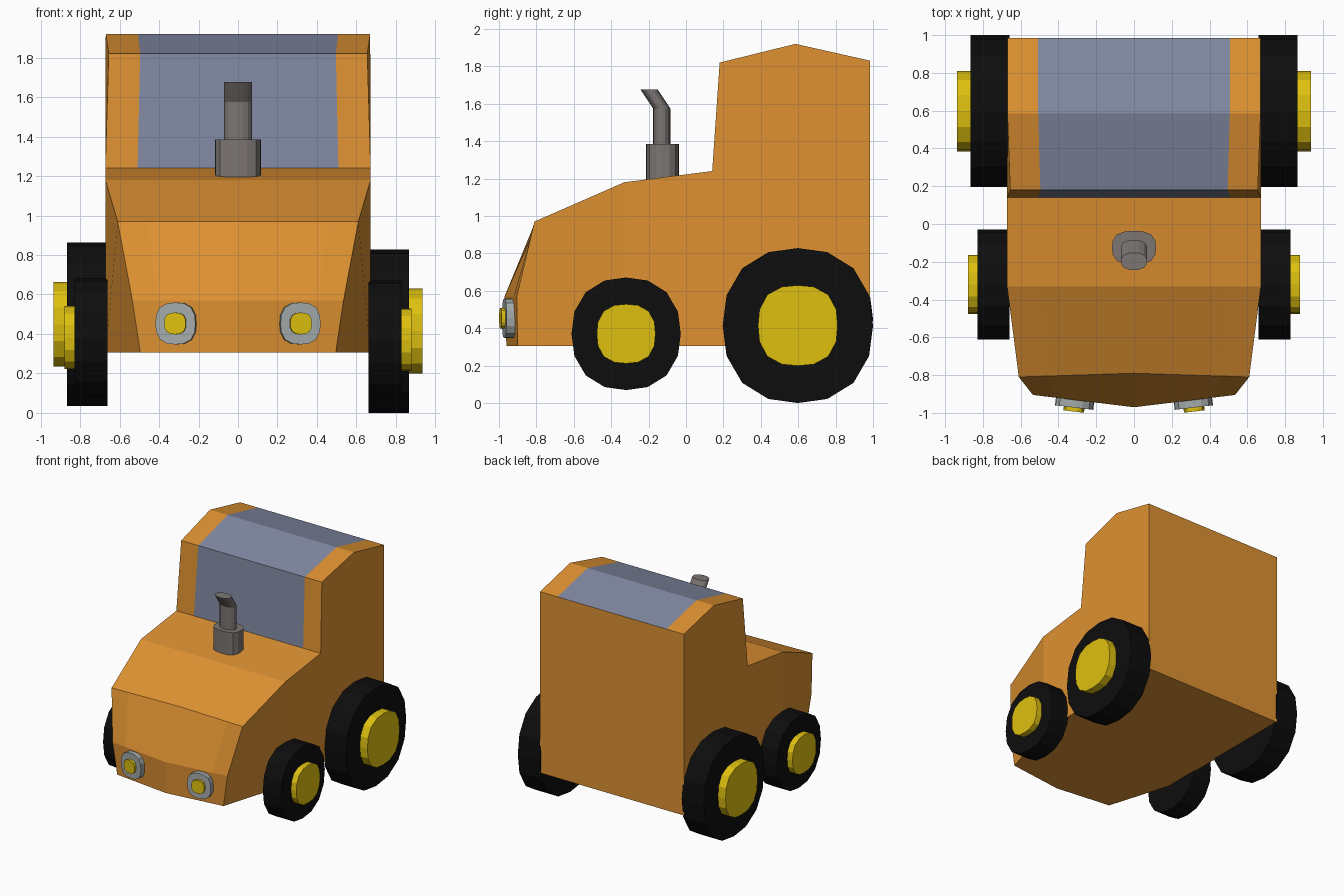
import bpy, bmesh, math
from mathutils import Vector, Matrix

if "Cube" in bpy.data.objects:
    bpy.data.objects.remove(bpy.data.objects["Cube"])


def material(name, rgb):
    m = bpy.data.materials.new(name)
    m.diffuse_color = (*rgb, 1)
    m.use_nodes = True
    m.node_tree.nodes["Principled BSDF"].inputs["Base Color"].default_value = m.diffuse_color
    return m


ORANGE = material("orange paint", (0.73, 0.285, 0.032))
GLASS = material("blue grey glass", (0.22, 0.25, 0.36))
BLACK = material("black rubber", (0.004, 0.004, 0.004))
YELLOW = material("yellow", (0.73, 0.53, 0.005))
STEEL = material("dark steel", (0.20, 0.18, 0.172))
CHROME = material("light grey metal", (0.37, 0.40, 0.40))


def finish(name, bm, *mats):
    bmesh.ops.recalc_face_normals(bm, faces=bm.faces[:])
    me = bpy.data.meshes.new(name)
    bm.to_mesh(me)
    bm.free()
    for m in mats:
        me.materials.append(m)
    ob = bpy.data.objects.new(name, me)
    bpy.context.collection.objects.link(ob)
    return ob


def loft(name, rings, mat):
    """Skin a list of equal-length point rings and cap both ends."""
    bm = bmesh.new()
    vs = [[bm.verts.new(p) for p in r] for r in rings]
    n = len(vs[0])
    for a, b in zip(vs, vs[1:]):
        for i in range(n):
            bm.faces.new((a[i], a[(i + 1) % n], b[(i + 1) % n], b[i]))
    bm.faces.new(vs[0])
    bm.faces.new(vs[-1])
    return finish(name, bm, mat)


def squircle(rx, ry, n, power):
    """Rounded-square outline with n corners."""
    pts = []
    for i in range(n):
        a = 2 * math.pi * i / n
        c, s = math.cos(a), math.sin(a)
        k = (abs(c) ** power + abs(s) ** power) ** (-1 / power)
        pts.append((rx * k * c, ry * k * s))
    return pts


def disc(name, centre, axis, rx, ry, start, end, mat, n=16, power=2.3):
    """Squircle prism along a horizontal axis; ry is its height."""
    axis = Vector(axis).normalized()
    side = axis.cross(Vector((0, 0, 1)))
    c = Vector(centre)
    out = squircle(rx, ry, n, power)
    loft(name, [[c + axis * d + side * u + Vector((0, 0, v)) for u, v in out]
                for d in (start, end)], mat)


# Body: side profile as (centre y, side y, z, half width)
profile = [
    (0.985, 0.985, 0.305, 0.67),
    (0.985, 0.985, 1.83, 0.67),
    (0.585, 0.585, 1.92, 0.67),
    (0.18, 0.18, 1.82, 0.655),
    (0.14, 0.14, 1.24, 0.672),
    (-0.33, -0.33, 1.18, 0.672),
    (-0.79, -0.81, 0.97, 0.61),
    (-0.97, -0.905, 0.57, 0.535),
    (-0.96, -0.90, 0.305, 0.495),
    (-0.33, -0.33, 0.305, 0.67),
]
bm = bmesh.new()
columns = []
for f in (-1, -0.757, 0, 0.757, 1):
    columns.append([bm.verts.new((f * w, yc + (ys - yc) * abs(f), z))
                    for yc, ys, z, w in profile])
n = len(profile)
for ci, (a, b) in enumerate(zip(columns, columns[1:])):
    for i in range(n):
        j = (i + 1) % n
        face = bm.faces.new((a[i], a[j], b[j], b[i]))
        # Glass covers the middle of the windscreen and the roof
        face.material_index = int(ci in (1, 2) and i in (1, 2, 3))
for col in (columns[0], columns[-1]):
    bm.faces.new(col[0:6] + [col[9]])   # flat side panel
    bm.faces.new(col[5:10])             # tapered bonnet side
finish("body", bm, ORANGE, GLASS)

# Wheels: tyre and protruding hub, left pair sits slightly higher
#        name, y, z, left lift, tyre radius, hub radius, inner, outer, hub end
wheels = [("rear", 0.598, 0.414, 0.035, 0.402, 0.213, 0.66, 0.866, 0.936),
          ("front", -0.32, 0.37, 0.012, 0.292, 0.157, 0.66, 0.828, 0.878)]
for name, y, z, lift, rt, rh, x0, x1, x2 in wheels:
    for side, s in (("right", 1), ("left", -1)):
        c = (0, y, z + (lift if s < 0 else 0))
        disc(f"{name}_{side}_tyre", c, (s, 0, 0), rt, rt * 1.03, x0, x1, BLACK)
        disc(f"{name}_{side}_hub", c, (s, 0, 0), rh, rh * 1.01, x1 - 0.05, x2,
             YELLOW, power=2.6)

# Headlights: grey rim with yellow lamp, angled along the nose
for side, s in (("right", 1), ("left", -1)):
    c = (0.312 * s, -0.93, 0.453)
    axis = (0.12 * s, -1, 0)
    disc(f"headlight_rim_{side}", c, axis, 0.102, 0.106, -0.03, 0.042, CHROME,
         power=2.7)
    disc(f"headlight_lamp_{side}", c, axis, 0.055, 0.055, 0.02, 0.063, YELLOW,
         power=2.7)


# Exhaust: wide silencer and a pipe that bends forward
def ring(rx, ry, y, z, power):
    return [(u, y + v, z) for u, v in squircle(rx, ry, 16, power)]


loft("exhaust_base", [ring(0.116, 0.088, -0.125, z, 2.9) for z in (1.17, 1.385)],
     STEEL)
loft("exhaust_pipe", [ring(0.07, 0.046, y, z, 2.3) for y, z in
                      ((-0.13, 1.36), (-0.13, 1.575), (-0.198, 1.677))], STEEL)
